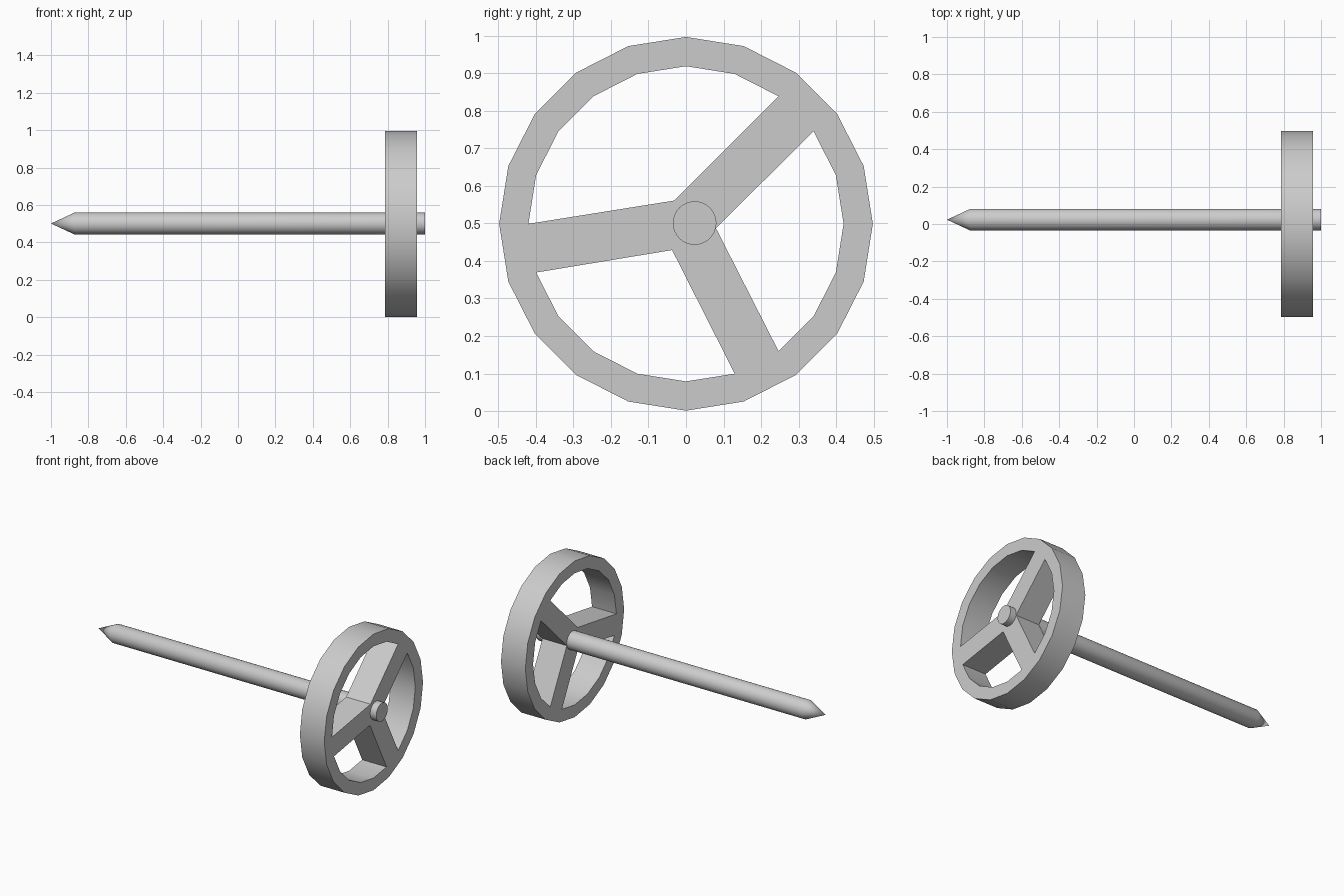
import bpy, bmesh, math

if "Cube" in bpy.data.objects:
    bpy.data.objects.remove(bpy.data.objects["Cube"])

R_OUT, R_IN, CZ = 0.498, 0.42, 0.499
X0, X1 = 0.785, 0.957
N = 20


def finish(name, bm):
    bmesh.ops.recalc_face_normals(bm, faces=bm.faces[:])
    mesh = bpy.data.meshes.new(name)
    bm.to_mesh(mesh)
    bm.free()
    obj = bpy.data.objects.new(name, mesh)
    bpy.context.collection.objects.link(obj)
    bpy.ops.object.select_all(action='DESELECT')
    obj.select_set(True)
    bpy.context.view_layer.objects.active = obj
    bpy.ops.object.shade_smooth_by_angle(angle=math.radians(25))
    return obj


# Wheel: 20-sided rim with three spokes meeting at a triangular hub
bm = bmesh.new()


def ring(r):
    # index 0 at the top, turning towards +y
    return [bm.verts.new((X0, r * math.sin(i * math.tau / N),
                          CZ + r * math.cos(i * math.tau / N))) for i in range(N)]


outer, inner = ring(R_OUT), ring(R_IN)
for i in range(N):
    j = (i + 1) % N
    bm.faces.new((outer[i], outer[j], inner[j], inner[i]))
hub = [bm.verts.new((X0, y, z)) for y, z in
       ((-0.031, 0.561), (0.08, 0.487), (-0.037, 0.429))]
bm.faces.new(hub)
for k, start in enumerate((2, 8, 14)):
    bm.faces.new((hub[k], inner[start], inner[start + 1], hub[(k + 1) % 3]))
bmesh.ops.recalc_face_normals(bm, faces=bm.faces[:])
ext = bmesh.ops.extrude_face_region(bm, geom=bm.faces[:], use_keep_orig=True)
for v in ext['geom']:
    if isinstance(v, bmesh.types.BMVert):
        v.co.x = X1
finish("wheel", bm)

# Axle: round rod with a pointed end, turned about the x axis
bm = bmesh.new()
S, AY, AZ, AR = 32, 0.023, 0.501, 0.058
rings = [[bm.verts.new((x, AY + AR * math.cos(i * math.tau / S),
                        AZ + AR * math.sin(i * math.tau / S))) for i in range(S)]
         for x in (-0.875, 1.0)]
tip = bm.verts.new((-1.0, AY, AZ))
for i in range(S):
    j = (i + 1) % S
    bm.faces.new((rings[0][i], rings[0][j], rings[1][j], rings[1][i]))
    bm.faces.new((tip, rings[0][j], rings[0][i]))
bm.faces.new(rings[1])
finish("axle", bm)
